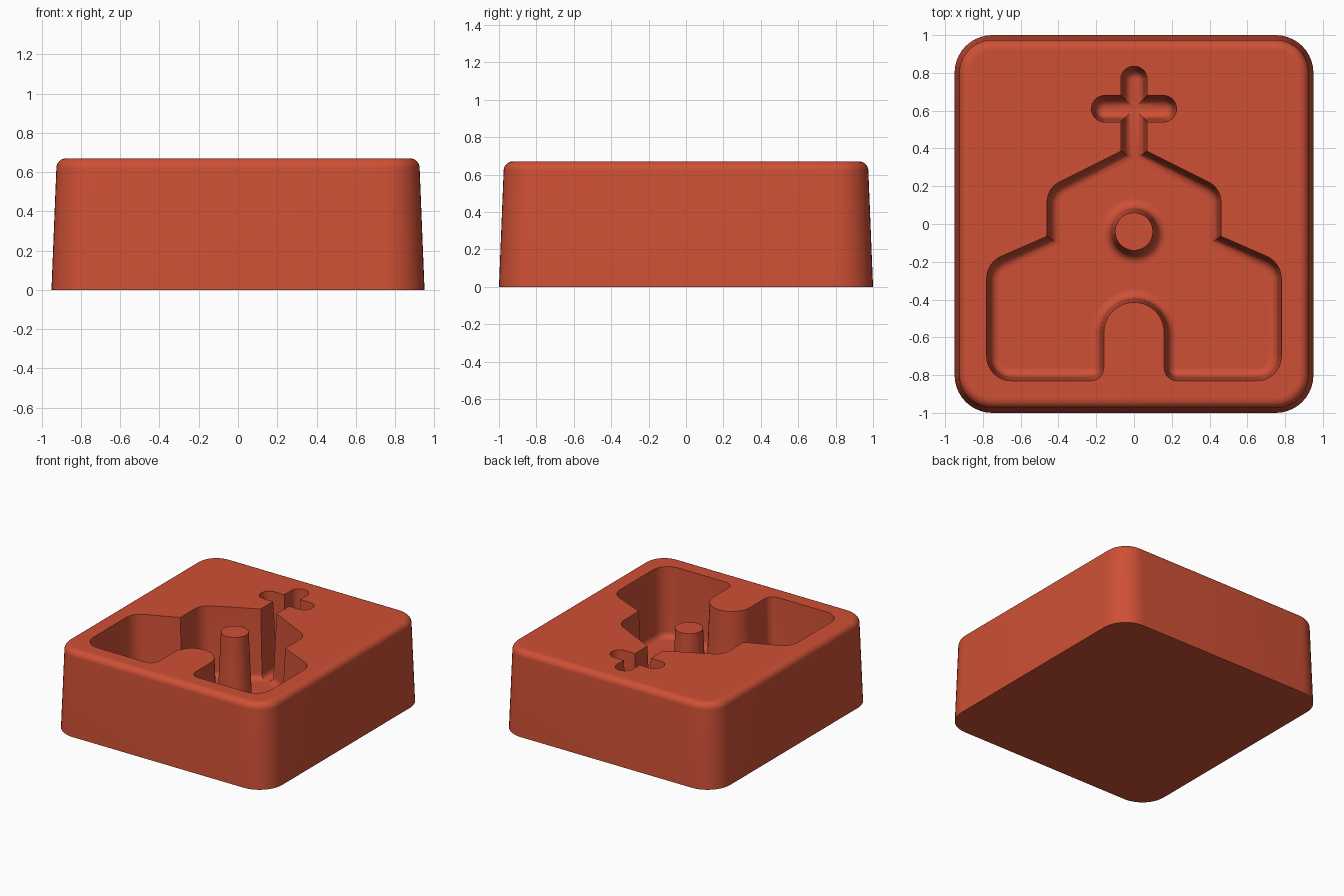
import bpy, bmesh
from math import pi, sin, cos, tan
from mathutils import Vector

if "Cube" in bpy.data.objects:
    bpy.data.objects.remove(bpy.data.objects["Cube"], do_unlink=True)

HEIGHT, FLOOR = 0.67, 0.12

# Single brick red material
red = bpy.data.materials.new("brick_red")
red.use_nodes = True
red.diffuse_color = (0.62, 0.08, 0.036, 1)
red.node_tree.nodes["Principled BSDF"].inputs["Base Color"].default_value = red.diffuse_color


def rounded(corners, steps=10):
    """Outline from (x, y, radius) corners; radius 0 keeps a sharp corner."""
    points = []
    for i, (x, y, r) in enumerate(corners):
        p = Vector((x, y))
        if not r:
            points.append(p)
            continue
        a = (Vector(corners[i - 1][:2]) - p).normalized()
        b = (Vector(corners[(i + 1) % len(corners)][:2]) - p).normalized()
        half = a.angle(b) / 2
        centre = p + (a + b).normalized() * (r / sin(half))
        start = p + a * (r / tan(half)) - centre
        sweep = pi - 2 * half
        out = (p - centre).normalized()
        side = (start - out * start.dot(out)).normalized()
        for k in range(steps + 1):
            t = sweep / 2 - sweep * k / steps
            points.append(centre + (out * cos(t) + side * sin(t)) * r)
    return points


def inset(points, d):
    """Move a counter-clockwise outline inward by d with mitred corners."""
    result = []
    for i, p in enumerate(points):
        e1 = (p - points[i - 1]).normalized()
        e2 = (points[(i + 1) % len(points)] - p).normalized()
        n1, n2 = Vector((-e1.y, e1.x)), Vector((-e2.y, e2.x))
        result.append(p + (n1 + n2) * (d / (1 + n1.dot(n2))))
    return result


def stack(bm, outline, profile):
    """Skin rings of the outline placed at (inset, height) profile points."""
    rings = [[bm.verts.new((p.x, p.y, z)) for p in inset(outline, d)] for d, z in profile]
    for low, high in zip(rings, rings[1:]):
        for i in range(len(low)):
            bm.faces.new((low[i - 1], low[i], high[i], high[i - 1]))
    return rings


def quarter(d, z, rd, rz, start, steps=8):
    """Quarter-round profile points about a centre."""
    angles = [start + pi / 2 * k / steps for k in range(steps + 1)]
    return [(d + rd * cos(a), z + rz * sin(a)) for a in angles]


def ring_edges(bm, ring):
    return [bm.edges.get((ring[i - 1], ring[i])) for i in range(len(ring))]


def finish(bm, name, flat_rings):
    bmesh.ops.recalc_face_normals(bm, faces=bm.faces[:])
    for f in bm.faces:
        f.smooth = True
    for e in bm.edges:
        e.smooth = e.calc_face_angle(0) < 0.6
    for ring in flat_rings:
        for e in ring_edges(bm, ring):
            e.smooth = False
    mesh = bpy.data.meshes.new(name)
    bm.to_mesh(mesh)
    bm.free()
    mesh.materials.append(red)
    bpy.context.collection.objects.link(bpy.data.objects.new(name, mesh))


# Tapered block with a rounded upper rim
bm = bmesh.new()
block = rounded([(-0.95, -1, 0.2), (0.95, -1, 0.2), (0.95, 1, 0.2), (-0.95, 1, 0.2)])
rim = 0.05
outer = stack(bm, block, [(0, 0)] + [
    (0.025 + rim * (1 - cos(a)), HEIGHT - rim + rim * sin(a))
    for a in [pi / 2 * k / 8 for k in range(9)]])
bm.faces.new(outer[0])

# Chapel-shaped pocket: right half of the outline, mirrored for the left
half = [
    (0.16, -0.415, 0.159), (0.16, -0.83, 0.07),            # doorway
    (0.78, -0.83, 0.13), (0.78, -0.205, 0.13),             # side wing
    (0.46, -0.065, 0), (0.46, 0.19, 0.12),                 # nave and roof
    (0.07, 0.385, 0), (0.07, 0.54, 0),                     # spire stem
    (0.225, 0.54, 0.0695), (0.225, 0.68, 0.0695),          # cross arm
    (0.07, 0.68, 0), (0.07, 0.835, 0.0695)]                # cross top
chapel = rounded(half + [(-x, y, r) for x, y, r in reversed(half)])
fillet = 0.048
pocket = stack(bm, chapel, [(0, HEIGHT)] + quarter(
    0.02 + fillet, FLOOR + fillet, -fillet, -fillet, 0))
bm.faces.new(pocket[-1])

# Flat top between the outer rim and the pocket
bmesh.ops.triangle_fill(bm, use_beauty=True, normal=(0, 0, 1),
                        edges=ring_edges(bm, outer[-1]) + ring_edges(bm, pocket[0]))
finish(bm, "mould_block", [outer[-1], pocket[0], pocket[-1]])

# Round window post flaring into the pocket floor
bm = bmesh.new()
circle = [Vector((0.1 * cos(a), -0.04 + 0.1 * sin(a)))
          for a in [2 * pi * k / 48 for k in range(48)]]
flare = 0.052
post = stack(bm, circle, [(0, HEIGHT)] + quarter(
    -0.022 - flare, FLOOR + flare, flare, -flare, 0) + [(-0.022 - flare, FLOOR - 0.01)])
bm.faces.new(post[0])
bm.faces.new(post[-1])
finish(bm, "window_post", [post[0]])
